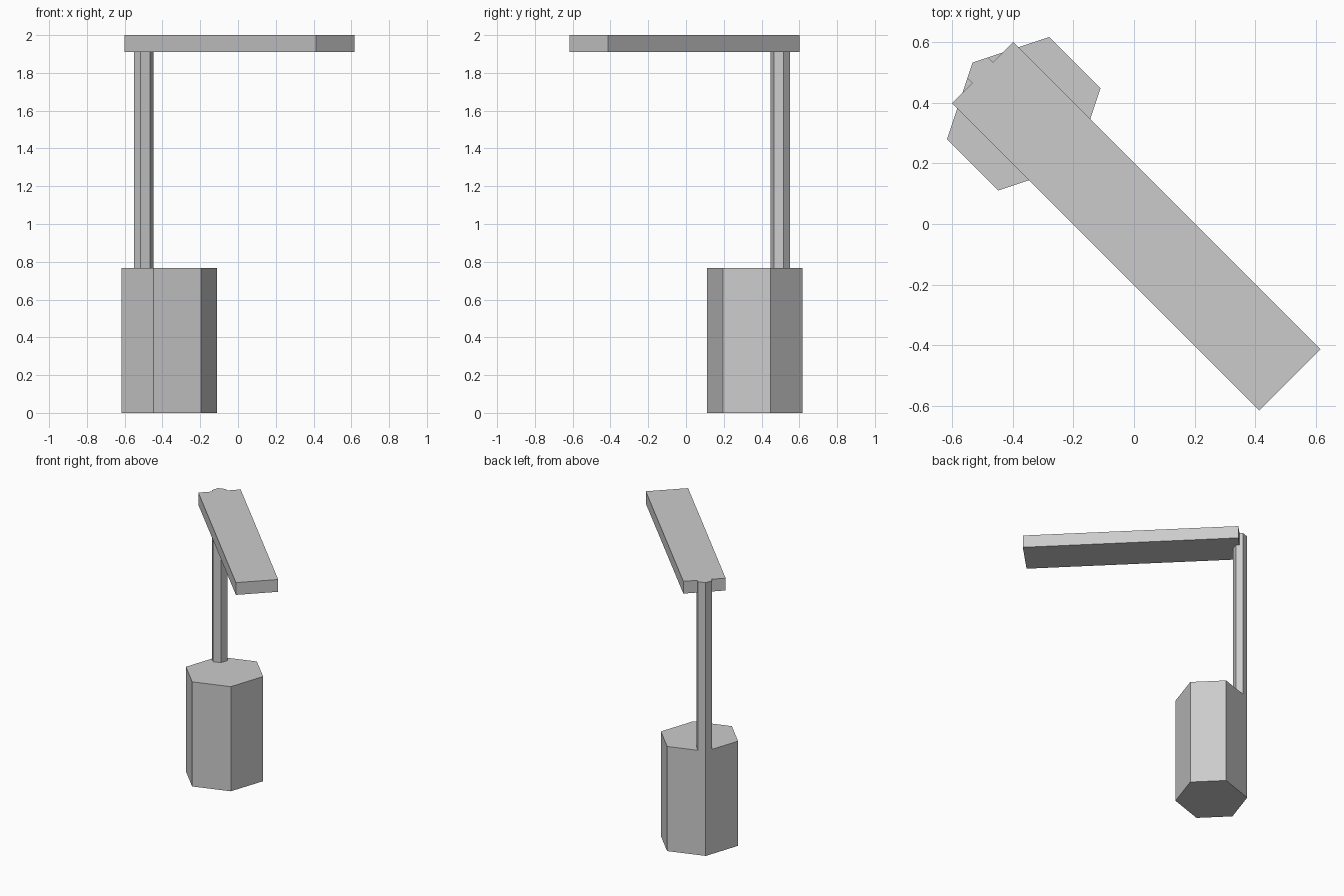
import bpy
from math import cos, sin, pi, radians
from mathutils import Matrix

cube = bpy.data.objects.get("Cube")
if cube:
    bpy.data.objects.remove(cube, do_unlink=True)

grey = bpy.data.materials.new("plain grey")
grey.use_nodes = True
colour = (0.6, 0.6, 0.6, 1)
grey.diffuse_color = colour
grey.node_tree.nodes["Principled BSDF"].inputs["Base Color"].default_value = colour

# All parts lie along one diagonal: local +x points to the back right corner
DIAGONAL = Matrix.Rotation(radians(135), 4, "Z")


def prism(name, outline, along, z0, z1):
    """Extrude a counter-clockwise outline, set at a distance along the diagonal."""
    n = len(outline)
    verts = [(x + along, y, z) for z in (z0, z1) for x, y in outline]
    faces = [tuple(reversed(range(n))), tuple(range(n, 2 * n))]
    faces += [(i, (i + 1) % n, (i + 1) % n + n, i + n) for i in range(n)]
    mesh = bpy.data.meshes.new(name)
    mesh.from_pydata(verts, [], faces)
    mesh.transform(DIAGONAL)
    mesh.materials.append(grey)
    obj = bpy.data.objects.new(name, mesh)
    bpy.context.collection.objects.link(obj)
    return obj


def hexagon(radius):
    """Six-sided outline widened to be as broad as it is long."""
    widen = 1 / sin(pi / 3)
    return [(radius * cos(i * pi / 3), radius * widen * sin(i * pi / 3)) for i in range(6)]


BASE_R, POLE_R = 0.239, 0.048
BASE_TOP, ARM_BOTTOM, TOP = 0.766, 1.91, 2.0
CORNER = 0.754          # ridge shared by base and pole
ARM_BACK, ARM_FRONT, ARM_HALF = 0.707, -0.728, 0.1425

# Thick base, thin pole on its outer corner, long flat arm on top
prism("base", hexagon(BASE_R), CORNER - BASE_R, 0, BASE_TOP)
prism("pole", hexagon(POLE_R), CORNER - POLE_R, BASE_TOP, TOP)
prism("arm", [(ARM_FRONT, -ARM_HALF), (ARM_BACK, -ARM_HALF),
              (ARM_BACK, ARM_HALF), (ARM_FRONT, ARM_HALF)], 0, ARM_BOTTOM, TOP)
